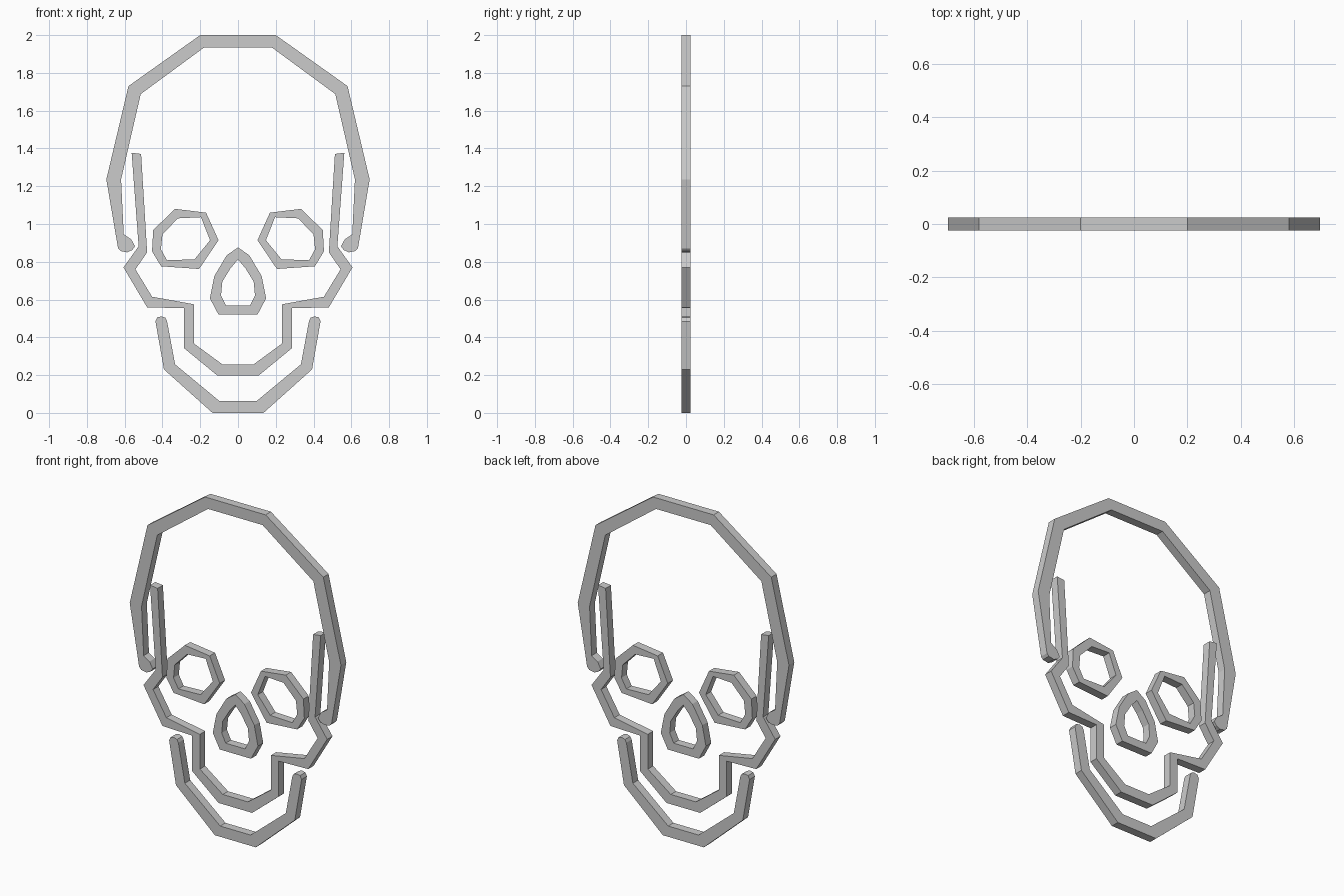
import bpy, bmesh

if "Cube" in bpy.data.objects:
    bpy.data.objects.remove(bpy.data.objects["Cube"])

HALF = 0.025  # half of the plate thickness


def mirrored(points):
    return [(-x, z) for x, z in reversed(points)]


def finish(name, bm):
    # Thicken the flat front faces into a plate
    bmesh.ops.recalc_face_normals(bm, faces=bm.faces)
    res = bmesh.ops.extrude_face_region(bm, geom=bm.faces[:], use_keep_orig=True)
    moved = [v for v in res["geom"] if isinstance(v, bmesh.types.BMVert)]
    bmesh.ops.translate(bm, verts=moved, vec=(0, 2 * HALF, 0))
    bmesh.ops.recalc_face_normals(bm, faces=bm.faces)
    mesh = bpy.data.meshes.new(name)
    bm.to_mesh(mesh)
    bm.free()
    obj = bpy.data.objects.new(name, mesh)
    bpy.context.collection.objects.link(obj)


def strip(name, outer, tip, inner):
    """Symmetric open band: outer and inner run from centre to tip, in pairs."""
    bm = bmesh.new()
    vert = lambda p: bm.verts.new((p[0], -HALF, p[1]))
    o = [vert(p) for p in mirrored(outer) + outer]
    i = [vert(p) for p in mirrored(inner) + inner]
    for k in range(len(o) - 1):
        bm.faces.new((o[k], o[k + 1], i[k + 1], i[k]))
    if tip:
        right = [vert(p) for p in tip]
        left = [vert((-x, z)) for x, z in tip]
        bm.faces.new([o[-1]] + right + [i[-1]])
        bm.faces.new([o[0]] + left + [i[0]])
    finish(name, bm)


def ring(name, outer, inner):
    bm = bmesh.new()
    o = [bm.verts.new((x, -HALF, z)) for x, z in outer]
    i = [bm.verts.new((x, -HALF, z)) for x, z in inner]
    for k in range(len(o)):
        j = (k + 1) % len(o)
        bm.faces.new((o[k], o[j], i[j], i[k]))
    finish(name, bm)


# Cranium arch
strip("cranium",
      [(0.2, 2.0), (0.58, 1.73), (0.697, 1.236), (0.635, 0.871)],
      [(0.622, 0.857), (0.587, 0.85), (0.56, 0.862), (0.545, 0.882),
       (0.566, 0.92)],
      [(0.18, 1.934), (0.515, 1.688), (0.619, 1.236), (0.605, 0.945)])

# Temples, cheekbones and upper jaw
strip("cheeks_and_upper_jaw",
      [(0.111, 0.199), (0.286, 0.343), (0.286, 0.554), (0.481, 0.559),
       (0.606, 0.77), (0.526, 0.882), (0.563, 1.377)],
      [],
      [(0.083, 0.257), (0.234, 0.368), (0.234, 0.575), (0.455, 0.615),
       (0.543, 0.76), (0.481, 0.85), (0.513, 1.371)])

# Lower jaw
strip("lower_jaw",
      [(0.135, 0.0), (0.392, 0.23), (0.437, 0.485)],
      [(0.427, 0.506), (0.405, 0.511), (0.385, 0.504)],
      [(0.1, 0.064), (0.333, 0.257), (0.376, 0.487)])

# Eye sockets
eye_out = [(0.333, 1.08), (0.169, 1.06), (0.103, 0.914), (0.206, 0.762),
           (0.407, 0.776), (0.455, 0.855), (0.449, 0.968)]
eye_in = [(0.318, 1.03), (0.196, 1.036), (0.148, 0.914), (0.23, 0.813),
          (0.376, 0.808), (0.408, 0.866), (0.4, 0.945)]
ring("right_eye_socket", eye_out, eye_in)
ring("left_eye_socket", mirrored(eye_out), mirrored(eye_in))

# Nose opening
nose_out = [(0.06, 0.834), (0.125, 0.725), (0.149, 0.607), (0.103, 0.52)]
nose_in = [(0.04, 0.765), (0.083, 0.695), (0.09, 0.622), (0.064, 0.568)]
ring("nose_opening",
     [(0, 0.876)] + nose_out + mirrored(nose_out),
     [(0, 0.812)] + nose_in + mirrored(nose_in))
